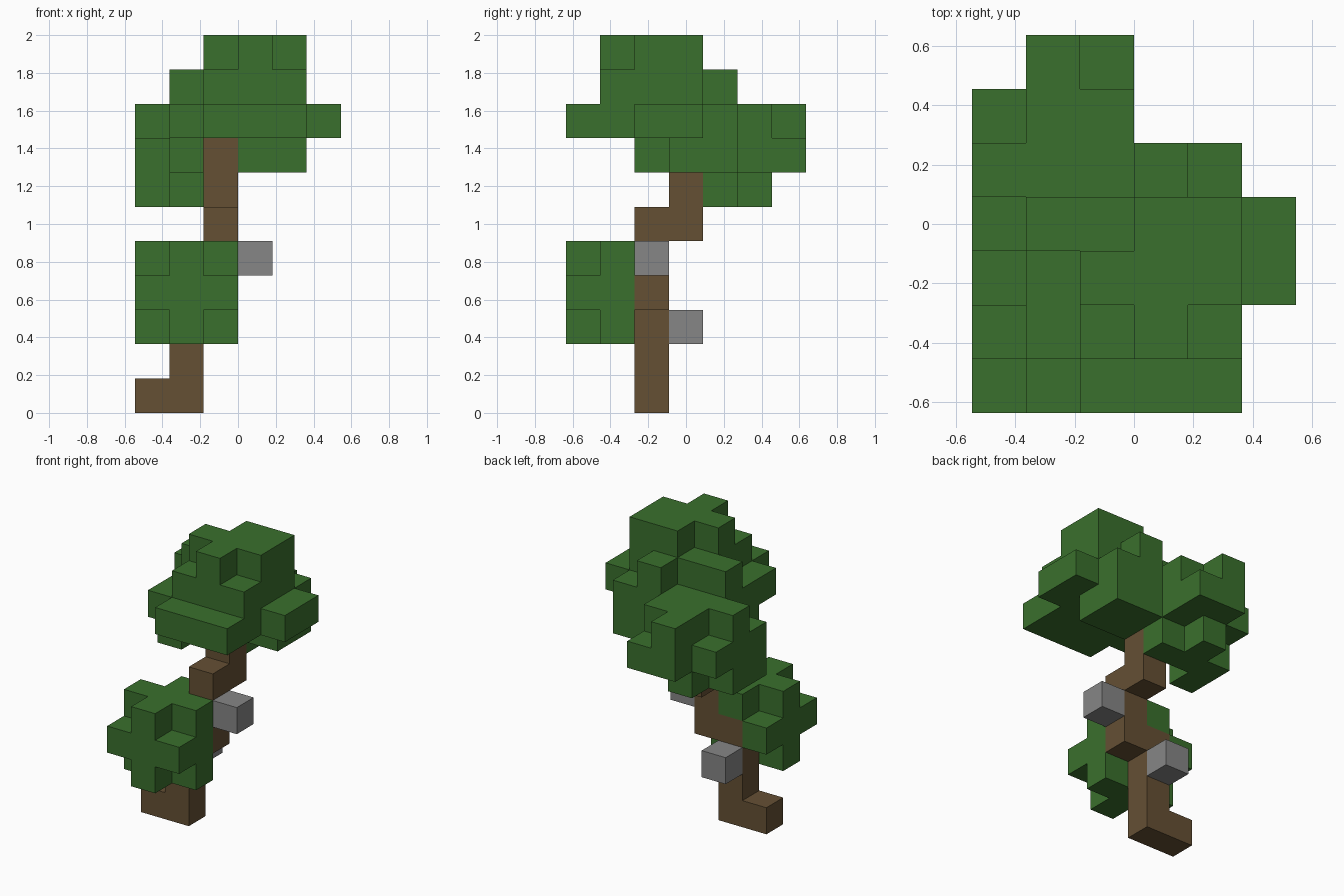
import bpy, bmesh
from mathutils import Vector

cube = bpy.data.objects.get("Cube")
if cube:
    bpy.data.objects.remove(cube)

CELL = 2 / 11
ORIGIN = Vector((-3 * CELL, -3.5 * CELL, 0))


def material(name, rgb):
    mat = bpy.data.materials.new(name)
    mat.use_nodes = True
    colour = (*rgb, 1)
    mat.diffuse_color = colour
    bsdf = mat.node_tree.nodes["Principled BSDF"]
    bsdf.inputs["Base Color"].default_value = colour
    bsdf.inputs["Roughness"].default_value = 0.9
    return mat


leaf = material("leaf green", (0.042, 0.162, 0.026))
bark = material("bark brown", (0.13, 0.08, 0.034))
stone = material("stone grey", (0.24, 0.24, 0.24))


def cells_from(bottom, layers):
    """Plan grids stacked upward; each grid's last row is the front row."""
    found = set()
    for k, grid in enumerate(layers):
        for j, row in enumerate(reversed(grid.split())):
            found |= {(i, j, bottom + k) for i, c in enumerate(row) if c == "#"}
    return found


def block_part(name, cells, mat):
    """Closed blocky shell around a set of grid cells."""
    bm = bmesh.new()
    for cell in sorted(cells):
        centre = Vector(cell) + Vector((0.5, 0.5, 0.5))
        for axis in range(3):
            for sign in (-1, 1):
                n = Vector((0, 0, 0))
                n[axis] = sign
                if tuple(int(a + b) for a, b in zip(cell, n)) in cells:
                    continue
                u = Vector((0, 0, 0))
                u[(axis + 1) % 3] = 0.5
                v = n.cross(u)
                mid = centre + n * 0.5
                ring = [mid - u - v, mid + u - v, mid + u + v, mid - u + v]
                bm.faces.new([bm.verts.new(ORIGIN + p * CELL) for p in ring])
    bmesh.ops.remove_doubles(bm, verts=bm.verts, dist=0.001)
    bmesh.ops.dissolve_limit(bm, angle_limit=0.01, verts=bm.verts, edges=bm.edges)
    mesh = bpy.data.meshes.new(name)
    bm.to_mesh(mesh)
    bm.free()
    mesh.materials.append(mat)
    obj = bpy.data.objects.new(name, mesh)
    bpy.context.collection.objects.link(obj)


# Crooked trunk, stepping sideways and back as it rises
trunk = cells_from(0, [
    "##.... ...... ......",
    ".#.... ...... ......",
    ".#.... ...... ......",
    ".##... ...... ......",
    "..#... ...... ......",
    "..#... ..#... ......",
    "..#... ...... ......",
    "..#... ...... ......",
])
# The first five layers sit in one row; the bend reaches one row further back
bend = {(2, 3, k) for k in (5, 6, 7)}
trunk = {(i, 2, k) for i, j, k in trunk if k < 6} | bend
block_part("trunk", trunk, bark)

# Stones stuck to the trunk
block_part("lower_stone", {(1, 3, 2)}, stone)
block_part("upper_stone", {(3, 2, 4)}, stone)

# Small leaf clump on the front of the trunk
block_part("lower_foliage", cells_from(2, [
    "... ### .#.",
    "#.. ### ###",
    ".#. ### .#.",
]), leaf)

# Main crown with its rear lobe
block_part("canopy", cells_from(6, [
    """...... .#.... ###... #..... ...... ...... ......""",
    """.##... ###... #####. ##.##. .#.... ...... ......""",
    """.#.... .##... #####. .##### .##### .####. ..###.""",
    """...... ...... ...#.. .####. ..###. ..###. ......""",
    """...... ...... ...... ...##. ..###. ...#.. ......""",
]), leaf)
